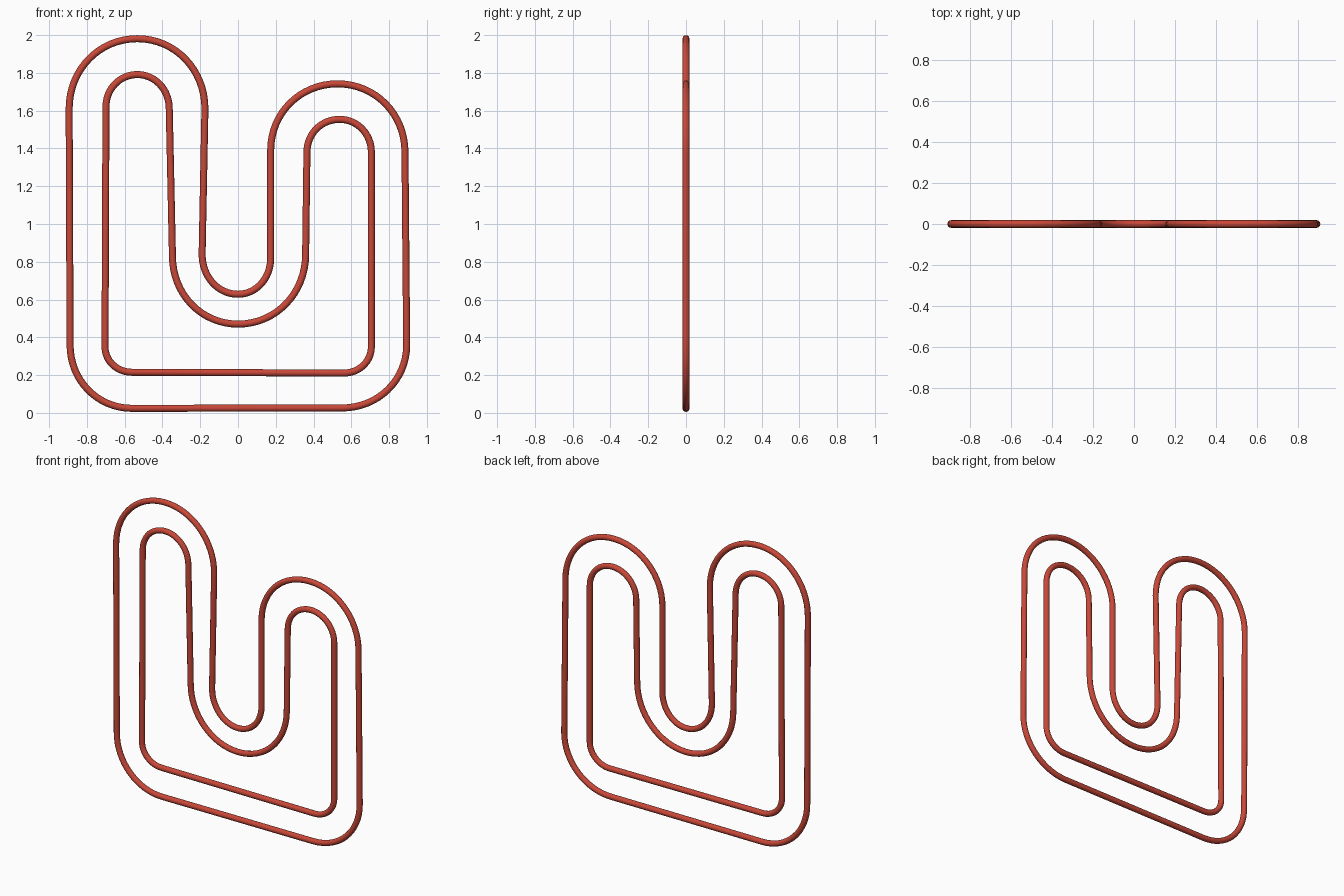
import bpy
from mathutils import Vector

if "Cube" in bpy.data.objects:
    bpy.data.objects.remove(bpy.data.objects["Cube"])

red = bpy.data.materials.new("brick red")
red.diffuse_color = (0.58, 0.065, 0.04, 1)
red.use_nodes = True
red.node_tree.nodes["Principled BSDF"].inputs["Base Color"].default_value = red.diffuse_color

DIRS = {"U": Vector((0, 0, 1)), "D": Vector((0, 0, -1)),
        "R": Vector((1, 0, 0)), "L": Vector((-1, 0, 0))}


def tube_loop(name, path, radius=0.0185):
    """Closed round tube; each path entry is x, z and travel direction."""
    cu = bpy.data.curves.new(name, 'CURVE')
    cu.dimensions = '3D'
    cu.bevel_depth = radius
    cu.bevel_resolution = 4
    cu.resolution_u = 16
    sp = cu.splines.new('BEZIER')
    sp.bezier_points.add(len(path) - 1)
    sp.use_cyclic_u = True
    sp.use_smooth = True
    pts = [Vector((x, 0, z)) for x, z, _ in path]
    tan = [DIRS[d] for _, _, d in path]
    n = len(path)
    for i, bp in enumerate(sp.bezier_points):
        bp.handle_left_type = bp.handle_right_type = 'FREE'
        bp.co = pts[i]
    for i in range(n):
        j = (i + 1) % n
        d = pts[j] - pts[i]
        # quarter arcs between perpendicular directions, straight runs otherwise
        if tan[i] == tan[j]:
            h0, h1 = pts[i] + d / 3, pts[j] - d / 3
        else:
            h0 = pts[i] + tan[i] * abs(d.dot(tan[i])) * 0.56
            h1 = pts[j] - tan[j] * abs(d.dot(tan[j])) * 0.56
        sp.bezier_points[i].handle_right = h0
        sp.bezier_points[j].handle_left = h1
    ob = bpy.data.objects.new(name, cu)
    bpy.context.collection.objects.link(ob)
    cu.materials.append(red)
    # turn into a mesh
    bpy.ops.object.select_all(action='DESELECT')
    ob.select_set(True)
    bpy.context.view_layer.objects.active = ob
    bpy.ops.object.convert(target='MESH')
    bpy.ops.object.shade_smooth()


# outer tube outline
tube_loop("outer_tube", [
    (-0.894, 1.61, "U"), (-0.533, 1.981, "R"), (-0.175, 1.61, "D"),
    (-0.19, 0.84, "D"), (0.0, 0.628, "R"), (0.173, 0.82, "U"),
    (0.173, 1.39, "U"), (0.527, 1.742, "R"), (0.884, 1.38, "D"),
    (0.893, 0.36, "D"), (0.55, 0.026, "L"), (-0.56, 0.024, "L"),
    (-0.889, 0.36, "U")])

# inner tube outline
tube_loop("inner_tube", [
    (-0.699, 1.62, "U"), (-0.533, 1.791, "R"), (-0.364, 1.61, "D"),
    (-0.347, 0.83, "D"), (0.0, 0.47, "R"), (0.358, 0.84, "U"),
    (0.365, 1.38, "U"), (0.537, 1.554, "R"), (0.706, 1.38, "D"),
    (0.706, 0.35, "D"), (0.56, 0.211, "L"), (-0.56, 0.215, "L"),
    (-0.704, 0.35, "U")])
